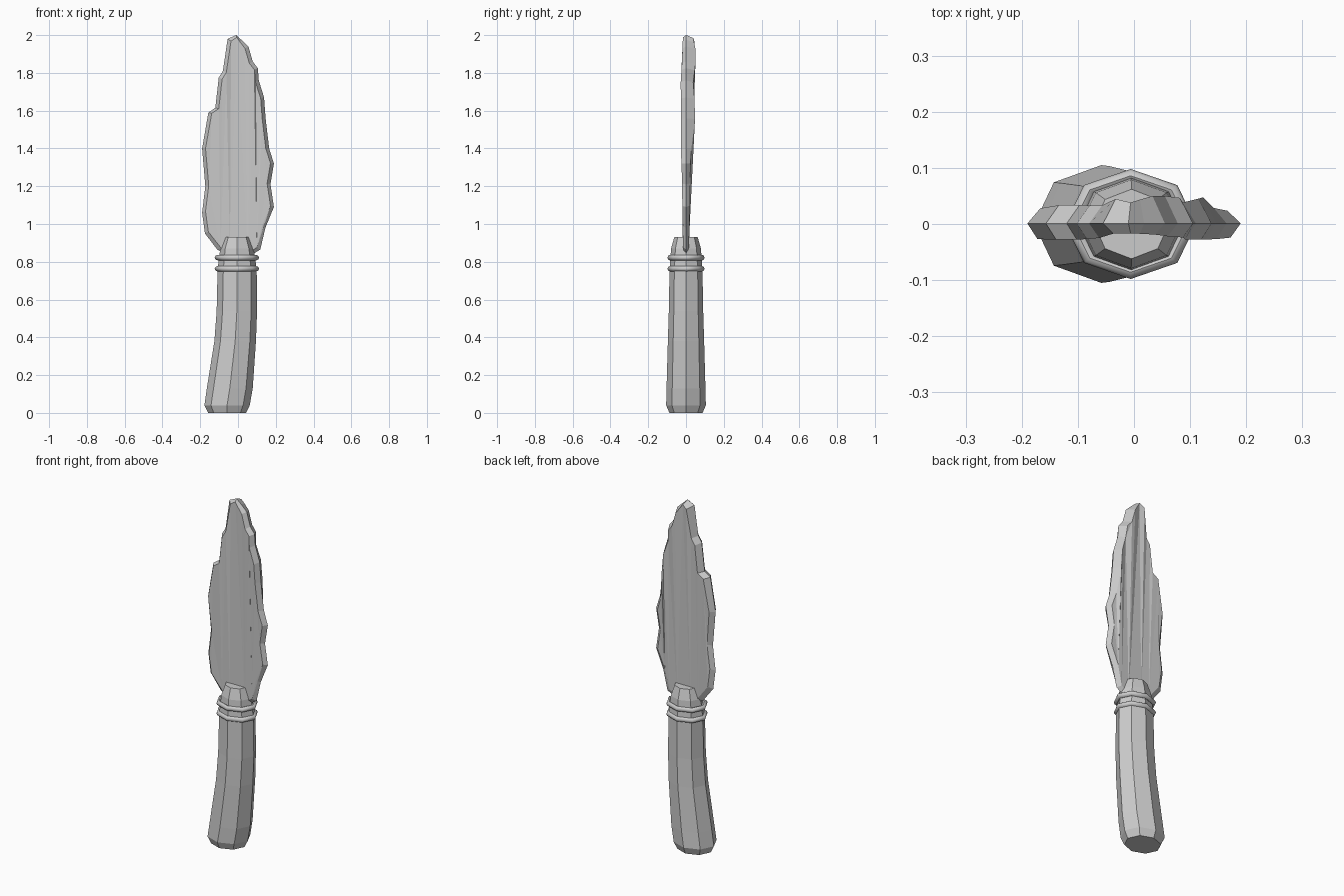
import bpy, bmesh, math

if "Cube" in bpy.data.objects:
    bpy.data.objects.remove(bpy.data.objects["Cube"])


def finish(bm, name):
    bmesh.ops.recalc_face_normals(bm, faces=bm.faces)
    mesh = bpy.data.meshes.new(name)
    bm.to_mesh(mesh)
    bm.free()
    ob = bpy.data.objects.new(name, mesh)
    bpy.context.collection.objects.link(ob)
    return ob


def lerp_table(table, z):
    for (z0, a), (z1, b) in zip(table, table[1:]):
        if z <= z1:
            return a + (b - a) * max(0, (z - z0) / (z1 - z0))
    return table[-1][1]


# Handle: octagonal loft, (z, left x, right x, y radius)
sections = [
    (0.0, -0.158, 0.042, 0.088), (0.04, -0.178, 0.062, 0.105),
    (0.13, -0.165, 0.078, 0.103), (0.38, -0.125, 0.095, 0.096),
    (0.54, -0.113, 0.101, 0.091), (0.76, -0.108, 0.099, 0.087),
    (0.87, -0.094, 0.084, 0.079), (0.93, -0.071, 0.062, 0.062),
]
bm = bmesh.new()
rings = []
for z, x0, x1, ry in sections:
    rings.append([bm.verts.new(((x0 + x1) / 2 + (x1 - x0) / 2 * math.cos(i * math.pi / 4),
                                ry * math.sin(i * math.pi / 4), z)) for i in range(8)])
for a, b in zip(rings, rings[1:]):
    for i in range(8):
        j = (i + 1) % 8
        bm.faces.new((a[i], a[j], b[j], b[i]))
bm.faces.new(rings[0])
bm.faces.new(rings[-1])
finish(bm, "handle")

# Two collar bands around the neck of the handle
for n, z in enumerate((0.763, 0.822)):
    bpy.ops.mesh.primitive_torus_add(major_segments=8, minor_segments=8,
                                     major_radius=0.1, minor_radius=0.014,
                                     location=(-0.006, 0, z))
    ob = bpy.context.object
    ob.name = f"collar_band_{n + 1}"
    ob.scale = (1.03, 0.86, 1)
    bpy.ops.object.shade_smooth_by_angle(angle=math.radians(46))

# Blade: chipped outline with bevelled front and back faces
outline = [
    (-0.01, 2.0), (0.018, 1.975), (0.055, 1.94), (0.078, 1.86), (0.105, 1.825),
    (0.11, 1.76), (0.138, 1.67), (0.146, 1.56), (0.165, 1.40), (0.19, 1.32),
    (0.172, 1.21), (0.19, 1.09), (0.145, 0.98), (0.118, 0.865), (0.07, 0.835),
    (-0.06, 0.835), (-0.11, 0.865), (-0.175, 0.95), (-0.19, 1.06), (-0.173, 1.2),
    (-0.19, 1.40), (-0.157, 1.59), (-0.12, 1.615), (-0.102, 1.775),
    (-0.08, 1.81), (-0.055, 1.98),
]
front_y = [(0.83, -0.012), (0.95, -0.019), (1.2, -0.02), (1.4, -0.027),
           (1.75, -0.028), (1.85, -0.022), (2.0, -0.016)]
back_right = [(0.83, 0.012), (0.95, 0.019), (1.3, 0.022), (1.48, 0.034), (1.58, 0.052),
              (1.75, 0.038), (1.84, 0.05), (1.93, 0.05), (2.0, 0.035)]
back_left = [(0.83, 0.012), (0.95, 0.019), (1.2, 0.022), (1.6, 0.034),
             (1.8, 0.033), (1.97, 0.045), (2.0, 0.035)]


def inset(x, z, d):
    zz = 1.4 + (z - 1.4) * (1 - d * 1.1)
    return x - math.copysign(min(d, abs(x) * 0.4), x), zz


bm = bmesh.new()
edge, front, back = [], [], []
for x, z in outline:
    edge.append(bm.verts.new((x, 0.001, z)))
    fx, fz = inset(x, z, 0.018)
    front.append(bm.verts.new((fx, lerp_table(front_y, fz), fz)))
    bx, bz = inset(x, z, 0.023)
    back.append(bm.verts.new((bx, lerp_table(back_right if x > -0.02 else back_left, bz), bz)))
count = len(outline)
for loop in (front, back):
    for i in range(count):
        j = (i + 1) % count
        bm.faces.new((edge[i], edge[j], loop[j], loop[i]))
caps = [bm.faces.new(front), bm.faces.new(back)]
bmesh.ops.triangulate(bm, faces=caps)
finish(bm, "blade")
